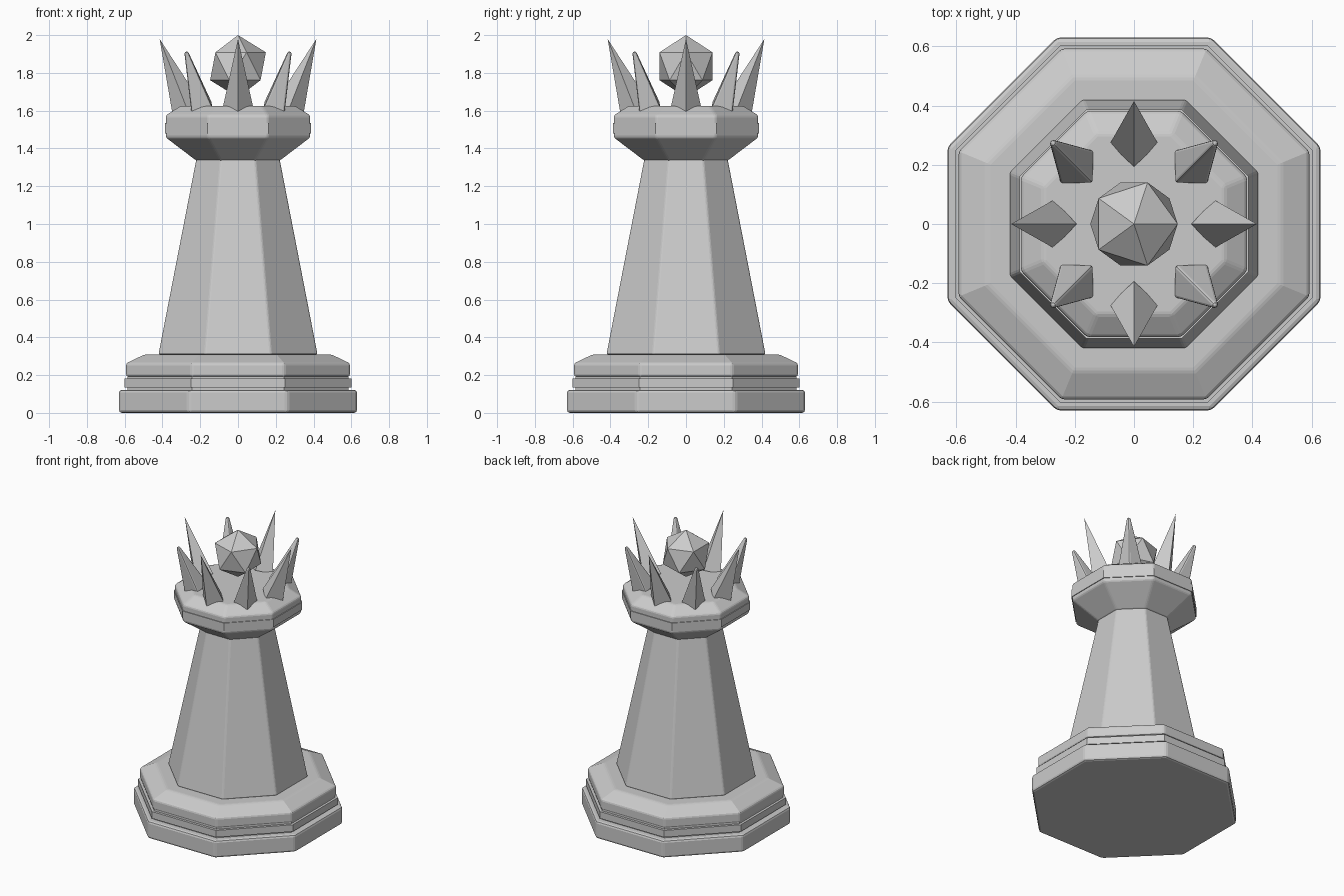
import bpy, bmesh, math
from mathutils import Matrix

if "Cube" in bpy.data.objects:
    bpy.data.objects.remove(bpy.data.objects["Cube"])


def finish(name, bm, bevel=0.0):
    bmesh.ops.recalc_face_normals(bm, faces=bm.faces)
    me = bpy.data.meshes.new(name)
    bm.to_mesh(me)
    bm.free()
    ob = bpy.data.objects.new(name, me)
    bpy.context.collection.objects.link(ob)
    if bevel:
        m = ob.modifiers.new("bevel", 'BEVEL')
        m.width, m.segments = bevel, 2
        m.limit_method, m.angle_limit = 'ANGLE', math.radians(20)
    return ob


def octagon(name, profile, bevel=0.0):
    """Stack octagonal rings from (half width across flats, z) pairs."""
    bm = bmesh.new()
    rings = []
    for a, z in profile:
        r = a / math.cos(math.pi / 8)
        rings.append([bm.verts.new((r * math.cos(t), r * math.sin(t), z))
                      for t in (math.pi / 8 + k * math.pi / 4 for k in range(8))])
    for lo, hi in zip(rings, rings[1:]):
        for i in range(8):
            j = (i + 1) % 8
            bm.faces.new((lo[i], lo[j], hi[j], hi[i]))
    bm.faces.new(rings[0][::-1])
    bm.faces.new(rings[-1])
    return finish(name, bm, bevel)


def spike(name, angle, length, tip, bevel):
    """Four-sided spike leaning outward from the crown."""
    bm = bmesh.new()
    mat = (Matrix.Rotation(angle, 4, 'Z') @ Matrix.Translation((0.27, 0, 1.61))
           @ Matrix.Rotation(math.radians(21.4), 4, 'Y')
           @ Matrix.Translation((0, 0, length / 2)))
    bmesh.ops.create_cone(bm, cap_ends=True, segments=4, radius1=0.082,
                          radius2=tip, depth=length)
    # put the corners on the radial and tangential axes
    far = max(bm.verts, key=lambda v: v.co.x)
    turn = -math.atan2(far.co.y, far.co.x)
    bm.transform(mat @ Matrix.Rotation(turn, 4, 'Z'))
    bmesh.ops.remove_doubles(bm, verts=bm.verts, dist=1e-5)
    return finish(name, bm, bevel)


# Stepped base
octagon("base_slab", [(0.63, 0), (0.63, 0.122)], 0.015)
octagon("base_core", [(0.585, 0.11), (0.585, 0.2)])
octagon("base_band", [(0.602, 0.134), (0.602, 0.182)])
octagon("base_plinth", [(0.592, 0.192), (0.592, 0.263), (0.495, 0.309)], 0.011)

# Tapered body
octagon("body", [(0.421, 0.309), (0.22, 1.345)], 0.008)

# Flared collar with its band
octagon("collar", [(0.22, 1.335), (0.382, 1.458), (0.382, 1.575), (0.305, 1.624)], 0.01)
octagon("collar_band", [(0.387, 1.48), (0.387, 1.534)])

# Crown spikes: tall sharp ones on the axes, shorter blunt ones between
for k in range(8):
    if k % 2 == 0:
        spike(f"tall_spike_{k}", k * math.pi / 4, 0.397, 0.0, 0.0)
    else:
        spike(f"short_spike_{k}", k * math.pi / 4, 0.325, 0.014, 0.012)

# Faceted ball
bm = bmesh.new()
bmesh.ops.create_icosphere(bm, subdivisions=1, radius=0.165,
                           matrix=Matrix.Translation((0, 0, 1.835)))
finish("top_ball", bm)
